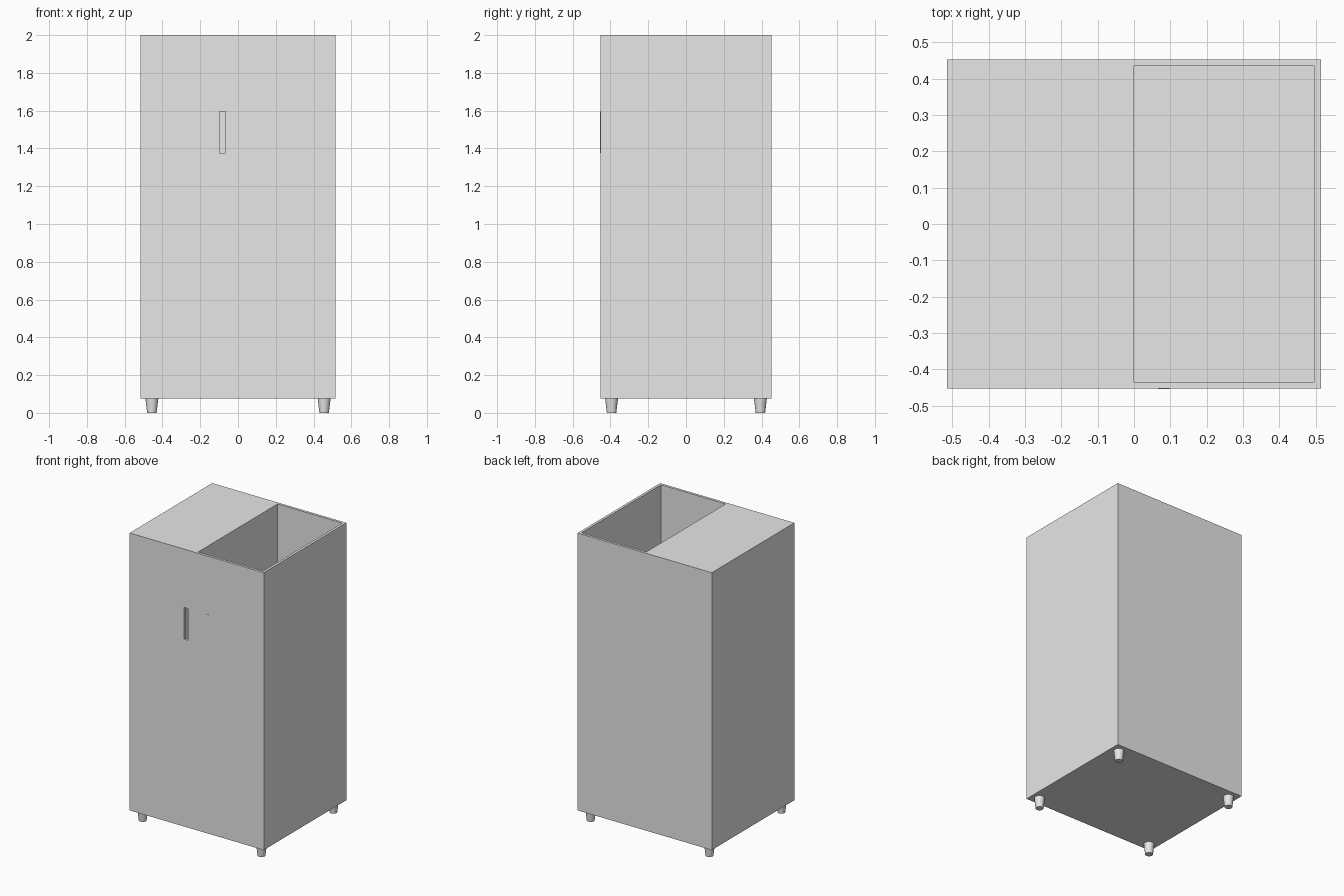
import bpy
import math

if "Cube" in bpy.data.objects:
    bpy.data.objects.remove(bpy.data.objects["Cube"])

W, D = 0.515, 0.453          # half width and half depth
Z0, Z1, T = 0.075, 2.0, 0.018  # body bottom, top and panel thickness

grey = bpy.data.materials.new("light_grey")
grey.diffuse_color = (0.8, 0.8, 0.8, 1)
grey.use_nodes = True
grey.node_tree.nodes["Principled BSDF"].inputs["Base Color"].default_value = grey.diffuse_color


def box(name, lo, hi):
    bpy.ops.mesh.primitive_cube_add(
        size=1, location=[(a + b) / 2 for a, b in zip(lo, hi)])
    o = bpy.context.object
    o.name = name
    o.scale = [b - a for a, b in zip(lo, hi)]
    bpy.ops.object.transform_apply(location=True, rotation=False, scale=True)
    o.data.materials.append(grey)
    return o


def cut(target, cutter):
    m = target.modifiers.new("cut", 'BOOLEAN')
    m.operation = 'DIFFERENCE'
    m.solver = 'EXACT'
    m.object = cutter
    bpy.context.view_layer.objects.active = target
    bpy.ops.object.modifier_apply(modifier=m.name)
    bpy.data.objects.remove(cutter)


# Cabinet body: closed left compartment, open right compartment
body = box("cabinet_body", (-W, -D, Z0), (W, D, Z1))
cut(body, box("right_hollow", (0, -D + T, Z0 + T), (W - T, D - T, Z1 + 0.1)))
cut(body, box("left_hollow", (-W + T, -D + T, Z0 + T), (-T, D - T, Z1 - T)))

# Left finger slot, cut through the front panel
cut(body, box("slot_cutter", (-0.098, -D - 0.05, 1.375), (-0.066, -D + T + 0.01, 1.595)))

# Right handle plate
box("right_handle_plate", (0.066, -D - 0.002, 1.375), (0.098, -D + 0.005, 1.595))

# Tapered feet
for sx, side in ((-1, "left"), (1, "right")):
    for sy, end in ((-1, "front"), (1, "back")):
        bpy.ops.mesh.primitive_cone_add(
            vertices=24, radius1=0.025, radius2=0.034, depth=Z0,
            location=(sx * 0.456, sy * 0.394, Z0 / 2))
        foot = bpy.context.object
        foot.name = f"{end}_{side}_foot"
        foot.data.materials.append(grey)
        bpy.ops.object.shade_smooth_by_angle(angle=math.radians(35))
